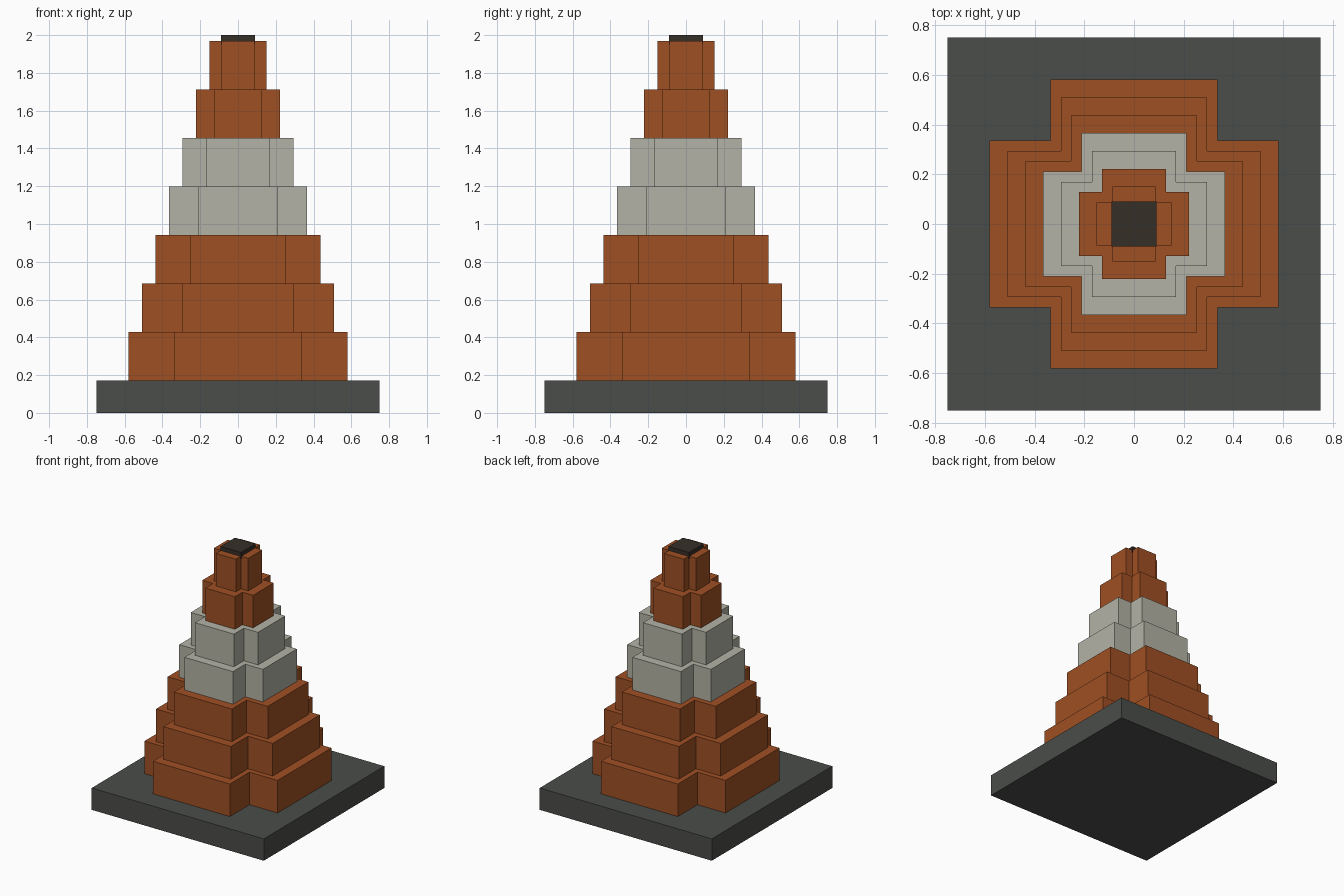
import bpy, bmesh

if "Cube" in bpy.data.objects:
    bpy.data.objects.remove(bpy.data.objects["Cube"])


def material(name, color):
    m = bpy.data.materials.new(name)
    m.diffuse_color = (*color, 1)
    m.use_nodes = True
    m.node_tree.nodes["Principled BSDF"].inputs["Base Color"].default_value = m.diffuse_color
    return m


def extrude_profile(name, points, z0, z1, mat):
    bm = bmesh.new()
    face = bm.faces.new([bm.verts.new((x, y, z0)) for x, y in points])
    top = bmesh.ops.extrude_face_region(bm, geom=[face])["geom"]
    for v in top:
        if isinstance(v, bmesh.types.BMVert):
            v.co.z = z1
    bmesh.ops.recalc_face_normals(bm, faces=bm.faces)
    mesh = bpy.data.meshes.new(name)
    bm.to_mesh(mesh)
    bm.free()
    mesh.materials.append(mat)
    obj = bpy.data.objects.new(name, mesh)
    bpy.context.collection.objects.link(obj)
    return obj


def square(h):
    return [(-h, -h), (h, -h), (h, h), (-h, h)]


def cross(a, b):
    # One corner of the plus shape, turned through four quarters
    points, quarter = [], [(a, -b), (a, b), (b, b)]
    for _ in range(4):
        points += quarter
        quarter = [(-y, x) for x, y in quarter]
    return points


dark = material("dark_grey", (0.07, 0.075, 0.068))
orange = material("orange", (0.35, 0.08, 0.017))
pale = material("pale_grey", (0.45, 0.45, 0.38))
black = material("cap_black", (0.036, 0.028, 0.02))

# Base slab
extrude_profile("base", square(0.75), 0, 0.172, dark)

# Seven stepped cross-shaped tiers, with a pale band in the middle
step = 0.2567
for i in range(7):
    arm = 0.58 - 0.0717 * i
    z = 0.172 + step * i
    mat = pale if i in (3, 4) else orange
    extrude_profile(f"tier_{i + 1}", cross(arm, arm * 0.578), z, z + step, mat)

# Cap on the tip
extrude_profile("cap", square(0.09), 1.95, 2.0, black)
